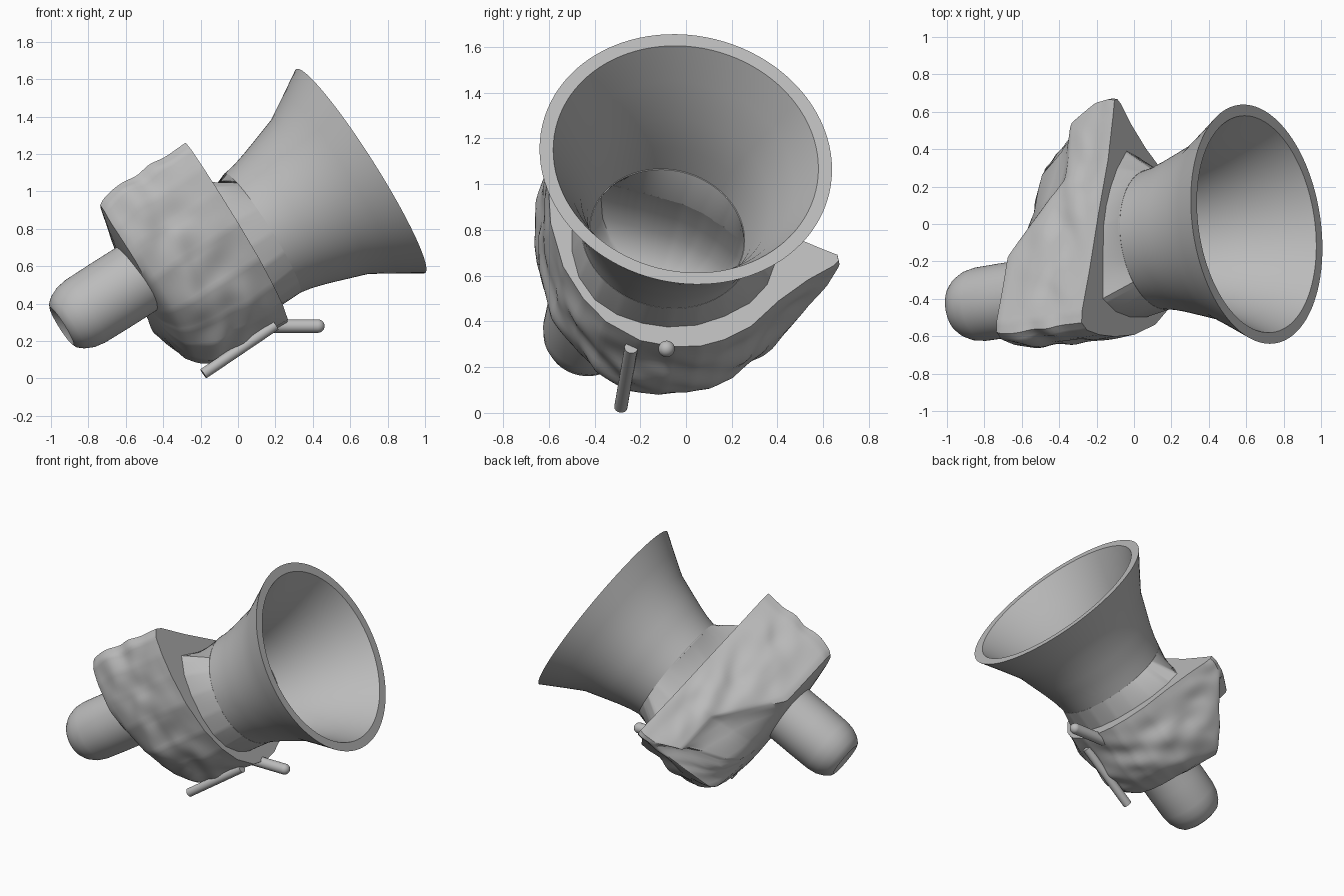
import bpy
import bmesh
import math
from mathutils import Vector, Matrix, noise

if "Cube" in bpy.data.objects:
    bpy.data.objects.remove(bpy.data.objects["Cube"])

grey = bpy.data.materials.new("plain_grey")
grey.use_nodes = True
GREY = (0.5, 0.5, 0.5, 1)
grey.diffuse_color = GREY
grey.node_tree.nodes["Principled BSDF"].inputs["Base Color"].default_value = GREY

# Tilted frame: w runs along the horn, u sideways, v upwards
W = Vector((0.838, 0.13, 0.53)).normalized()
V = W.cross(Vector((0, 1, 0))).normalized()
U = V.cross(W)
FRAME = Matrix((U, V, W)).transposed()
HORN = Vector((-0.15, 0.587))
BULB = Vector((-0.36, 0.74))
FRONT = 0.365


def finish(name, bm, angle=35):
    bmesh.ops.recalc_face_normals(bm, faces=bm.faces)
    mesh = bpy.data.meshes.new(name)
    bm.to_mesh(mesh)
    bm.free()
    mesh.materials.append(grey)
    obj = bpy.data.objects.new(name, mesh)
    bpy.context.collection.objects.link(obj)
    bpy.ops.object.select_all(action='DESELECT')
    obj.select_set(True)
    bpy.context.view_layer.objects.active = obj
    bpy.ops.object.shade_smooth_by_angle(angle=math.radians(angle))


def loft(name, rings, closed=False, caps=(), angle=35):
    """Skin rings of (u, v, w) points; caps lists ring indices to fill."""
    bm = bmesh.new()
    loops = [[bm.verts.new(FRAME @ Vector(p)) for p in ring] for ring in rings]
    pairs = list(zip(loops, loops[1:]))
    if closed:
        pairs.append((loops[-1], loops[0]))
    for a, b in pairs:
        for i in range(len(a)):
            j = (i + 1) % len(a)
            bm.faces.new((a[i], a[j], b[j], b[i]))
    for c in caps:
        bm.faces.new(loops[c])
    finish(name, bm, angle)


def circle(centre, r, w, n=96):
    turn = [2 * math.pi * i / n for i in range(n)]
    return [(centre.x + r * math.cos(t), centre.y + r * math.sin(t), w) for t in turn]


def rod(name, start, end, r, round_end=False):
    start, end = Vector(start), Vector(end)
    axis = end - start
    rot = axis.to_track_quat('Z', 'Y').to_matrix().to_4x4()
    bm = bmesh.new()
    bmesh.ops.create_cone(bm, cap_ends=True, segments=20, radius1=r, radius2=r,
                          depth=axis.length,
                          matrix=Matrix.Translation((start + end) / 2) @ rot)
    if round_end:
        bmesh.ops.create_uvsphere(bm, u_segments=20, v_segments=12, radius=r,
                                  matrix=Matrix.Translation(end) @ rot)
    finish(name, bm)


def resample(points, step):
    result = []
    for i, p in enumerate(points):
        p, q = Vector(p), Vector(points[(i + 1) % len(points)])
        steps = max(1, round((q - p).length / step))
        result += [p.lerp(q, k / steps) for k in range(steps)]
    return result


# Flared horn: a thick shell, outside going up and inside coming back
outer = [(0.375, 0.5), (0.39, 0.58), (0.413, 0.66), (0.44, 0.74),
         (0.488, 0.88), (0.56, 1.0), (0.645, 1.137)]
inner = [(0.585, 1.137), (0.50, 0.98), (0.42, 0.80), (0.37, 0.64), (0.34, 0.5)]
loft("horn", [circle(HORN, r, w) for r, w in outer + inner], closed=True)

# Neck: flat-topped at the body, blending into the round horn
neck_shape = [(-0.45, 0.977), (-0.52, 0.86), (-0.55, 0.72), (-0.55, 0.56), (-0.52, 0.43),
              (-0.45, 0.32), (-0.35, 0.25), (-0.24, 0.215), (-0.13, 0.205), (0, 0.225),
              (0.12, 0.28), (0.235, 0.36), (0.31, 0.46), (0.345, 0.575), (0.25, 0.69),
              (0.15, 0.775), (0.05, 0.84), (-0.05, 0.885), (-0.15, 0.91), (-0.25, 0.935)]
NECK_EDGE = resample(neck_shape, 0.015)


def neck_ring(scale, w, r=0, mix=0):
    """Neck outline, mixed towards a circle of radius r."""
    ring = []
    for p in NECK_EDGE:
        d = p - HORN
        q = HORN + (d * scale).lerp(d.normalized() * r, mix)
        ring.append((q.x, q.y, w))
    return ring


loft("neck", [neck_ring(1, 0.33), neck_ring(1, FRONT), neck_ring(1, 0.51, 0.378, 1),
              neck_ring(1, 0.51, 0.338, 1), neck_ring(0.87, FRONT),
              neck_ring(0.87, 0.33)], closed=True)

# Rough half-round body: outline in u, v with a straight upper side
outline = [(-0.58, 1.215), (-0.62, 1.17), (-0.645, 1.05), (-0.655, 0.9), (-0.645, 0.7),
           (-0.59, 0.48), (-0.5, 0.32), (-0.4, 0.21), (-0.25, 0.125), (-0.1, 0.105),
           (0.02, 0.12), (0.12, 0.16), (0.24, 0.24), (0.36, 0.38), (0.49, 0.5),
           (0.6, 0.58), (0.625, 0.61), (0.62, 0.64), (0.54, 0.67), (0.3, 0.77),
           (0, 0.93), (-0.3, 1.08), (-0.52, 1.2)]
EDGE = resample(outline, 0.02)


def clamp(x):
    return min(1, max(0, x))


def back_depth(p):
    """Back surface: cut away along the upper side and at the tip."""
    below = clamp((0.94 - 0.53 * p.x - p.y) / 0.2)
    below = below * below * (3 - 2 * below)
    lower = -0.21 + 0.43 * clamp((p.x - 0.41) / 0.22)
    upper = max(lower, -0.2 + 0.28 * clamp((p.x + 0.15) / 0.4))
    return upper + (lower - upper) * below


def edge_ring(t):
    """Side wall ring: t is 0 at the front and 1 at the back."""
    ring = []
    for p in EDGE:
        w = FRONT + (back_depth(p) - FRONT) * t
        rounding = 0.06 + 0.36 * clamp((0.85 - p.y) / 0.5) * clamp((0.5 - p.x) / 0.35)
        k = clamp((t - 0.5) / 0.5)
        q = HORN + (p - HORN) * (1 - rounding * (1 - math.sqrt(1 - k * k)))
        ripple = noise.noise(Vector((q.x * 5 + w * 4, q.y * 6, w * 7)))
        q += (q - HORN).normalized() * 0.03 * ripple * math.sin(math.pi * t)
        ring.append((q.x, q.y, w))
    return ring


def back_ring(s):
    ring = []
    for x, y, w in edge_ring(1):
        q = HORN + (Vector((x, y)) - HORN) * s
        ring.append((q.x, q.y, w + (back_depth(q) - 0.02 - w) * (1 - s ** 4)))
    return ring


# Pocket directions: each body edge point looks up the neck edge on its ray
FINE_EDGE = [((p - HORN).normalized(), p - HORN) for p in resample(neck_shape, 0.002)]
POCKET = []
for p in EDGE:
    ray = (p - HORN).normalized()
    reach = max(FINE_EDGE, key=lambda item: item[0].dot(ray))[1]
    POCKET.append(ray * reach.length)


def pocket_ring(scale, w):
    return [(*(HORN + d * scale), w) for d in POCKET]


body = [pocket_ring(s, w) for s, w in
        [(0.04, 0), (0.4, 0.01), (0.63, 0.05), (0.79, 0.13), (0.86, 0.24), (0.87, FRONT)]]
body += [edge_ring(k / 24) for k in range(25)]
body += [back_ring(s) for s in (0.9, 0.8, 0.65, 0.45, 0.25, 0.04)]
loft("rough_body", body, caps=(0, -1), angle=40)

# Rear bulb with rounded shoulder and shallow dished end
bulb = [(0.2, -0.1), (0.2, -0.4), (0.198, -0.55), (0.188, -0.61), (0.165, -0.66),
        (0.14, -0.69), (0.118, -0.7), (0.09, -0.68), (0.03, -0.665)]
loft("rear_bulb", [circle(BULB, r, w, 64) for r, w in bulb], caps=(0, -1))

# Small rods under the body
rod("front_peg", (0.1, -0.085, 0.28), (0.427, -0.085, 0.28), 0.036, True)
rod("lower_rod", (-0.185, -0.285, 0.025), (0.2, -0.24, 0.285), 0.029)
